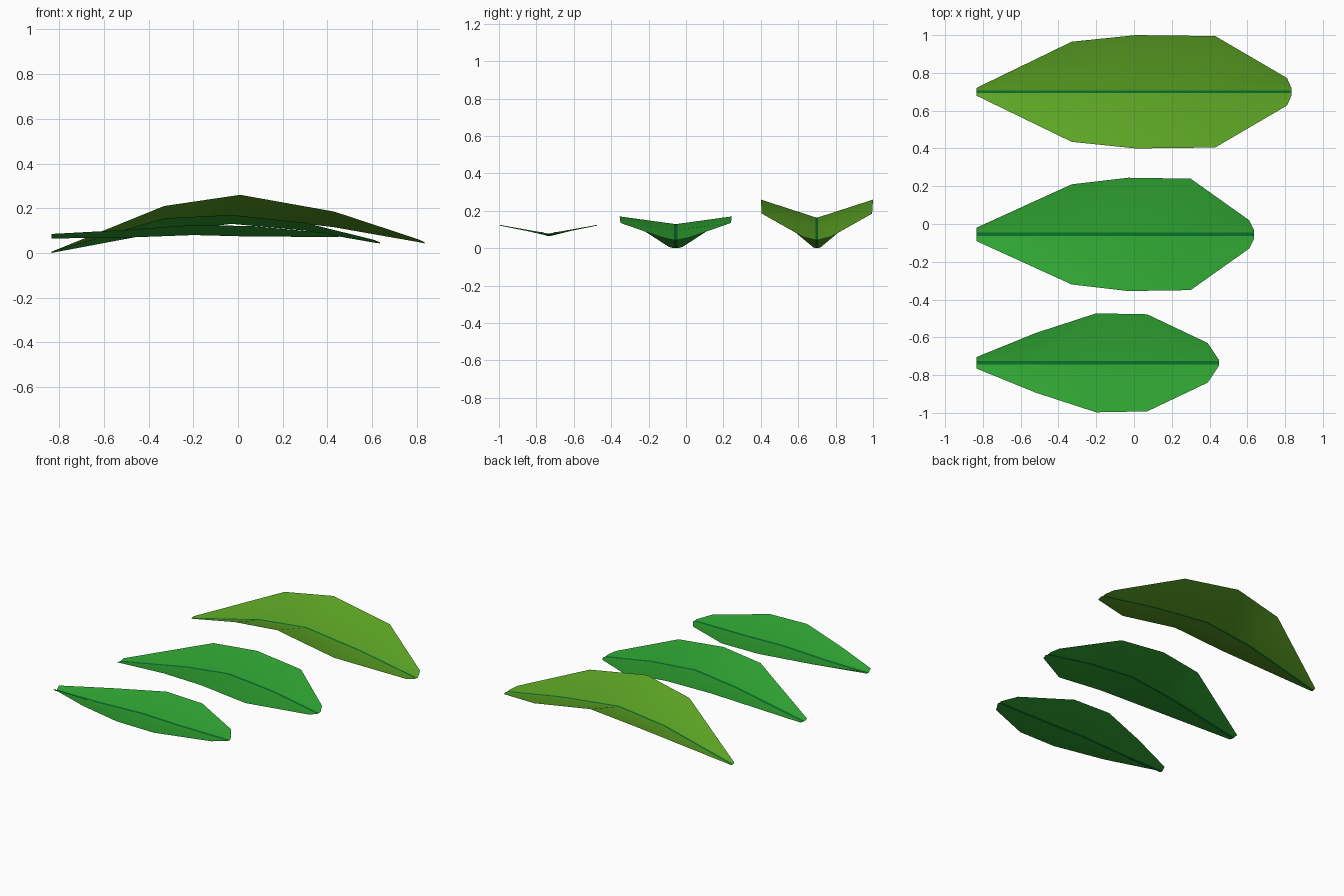
import bpy
import bmesh

cube = bpy.data.objects.get("Cube")
if cube:
    bpy.data.objects.remove(cube, do_unlink=True)


def make_material(name, color):
    mat = bpy.data.materials.new(name)
    mat.use_nodes = True
    mat.diffuse_color = color
    mat.node_tree.nodes["Principled BSDF"].inputs["Base Color"].default_value = color
    return mat


olive = make_material("olive green", (0.11, 0.38, 0.018, 1))
green = make_material("leaf green", (0.03, 0.39, 0.033, 1))
dark = make_material("vein green", (0.003, 0.17, 0.025, 1))


def make_leaf(name, y, vein, blade_mat, stations):
    """Folded leaf sheet; each station is x, half width, vein z, rim z."""
    bm = bmesh.new()
    rows = []
    for x, half, vein_z, rim_z in stations:
        v = min(vein, half * 0.5)
        section = ((-half, rim_z), (-v, vein_z), (v, vein_z), (half, rim_z))
        rows.append([bm.verts.new((x, y + dy, z)) for dy, z in section])
    for a, b in zip(rows, rows[1:]):
        for i in range(3):
            face = bm.faces.new((a[i], b[i], b[i + 1], a[i + 1]))
            face.smooth = True
            # the middle strip is the vein
            face.material_index = 1 if i == 1 else 0
    mesh = bpy.data.meshes.new(name)
    bm.to_mesh(mesh)
    bm.free()
    mesh.materials.append(blade_mat)
    mesh.materials.append(dark)
    obj = bpy.data.objects.new(name, mesh)
    bpy.context.collection.objects.link(obj)
    return obj


# Long leaf at the back
make_leaf("long_leaf", 0.70, 0.007, olive, [
    (-0.835, 0.02, 0.0, 0.005),
    (-0.33, 0.265, 0.125, 0.21),
    (0.01, 0.30, 0.165, 0.26),
    (0.43, 0.295, 0.115, 0.185),
    (0.81, 0.073, 0.048, 0.06),
    (0.835, 0.017, 0.043, 0.047),
])

# Medium leaf in the middle
make_leaf("medium_leaf", -0.055, 0.009, green, [
    (-0.835, 0.035, 0.0, 0.006),
    (-0.33, 0.265, 0.095, 0.155),
    (-0.03, 0.30, 0.13, 0.17),
    (0.30, 0.295, 0.10, 0.135),
    (0.61, 0.075, 0.046, 0.058),
    (0.635, 0.025, 0.043, 0.047),
])

# Short leaf at the front
make_leaf("short_leaf", -0.735, 0.01, green, [
    (-0.835, 0.03, 0.065, 0.085),
    (-0.52, 0.158, 0.068, 0.102),
    (-0.20, 0.262, 0.08, 0.125),
    (0.07, 0.257, 0.073, 0.12),
    (0.39, 0.105, 0.072, 0.09),
    (0.45, 0.015, 0.072, 0.076),
])
